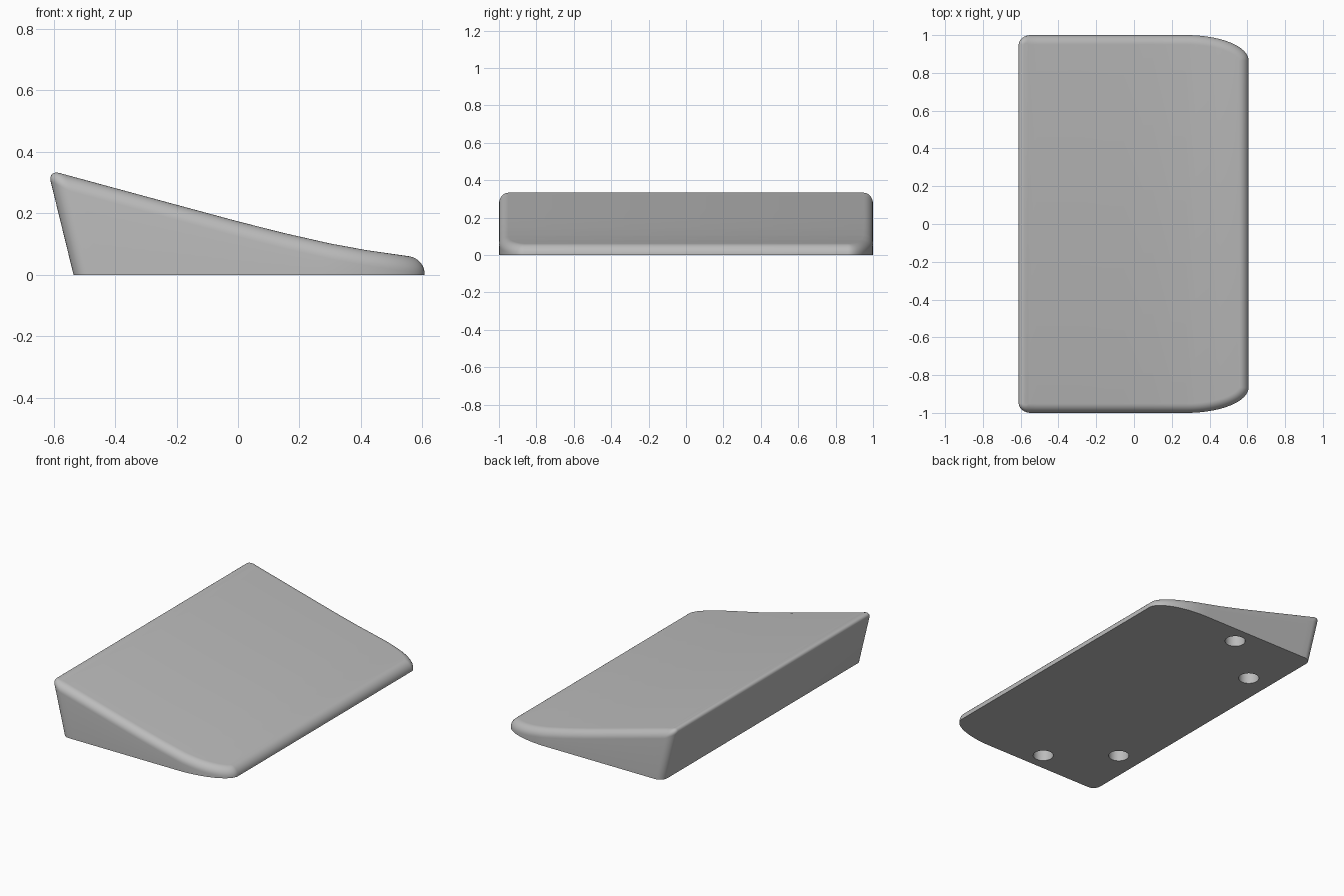
import bpy, bmesh
from math import sin, cos, pi, hypot

cube = bpy.data.objects.get("Cube")
if cube:
    bpy.data.objects.remove(cube)

grey = bpy.data.materials.new("plain_grey")
grey.use_nodes = True
grey.diffuse_color = (0.5, 0.5, 0.5, 1)
grey.node_tree.nodes["Principled BSDF"].inputs["Base Color"].default_value = (0.5, 0.5, 0.5, 1)

BACK, LIP, HALF = -0.535, 0.607, 1.0
LEAN = 0.245          # slope of the tall end wall
STEPS = 8             # segments of the rounded rim
TOP = [(-0.62, 0.342), (-0.2, 0.228), (0, 0.174), (0.15, 0.136), (0.3, 0.102),
       (0.42, 0.08), (0.56, 0.06), (0.62, 0.053)]


def top_height(x):
    """Height of the sloping top surface."""
    for (xa, za), (xb, zb) in zip(TOP, TOP[1:]):
        if x <= xb:
            return za + (zb - za) * (x - xa) / (xb - xa)
    return TOP[-1][1]


def corner(cx, cy, rx, ry, start, n):
    """Elliptical plan corner as (x, y, normal x, normal y)."""
    pts = []
    for i in range(n + 1):
        a = start + pi / 2 * i / n
        nx, ny = cos(a) / rx, sin(a) / ry
        d = hypot(nx, ny)
        pts.append((cx + rx * cos(a), cy + ry * sin(a), nx / d, ny / d))
    return pts


# Half of the plan outline, from the low lip round to the tall end
outline = corner(LIP - 0.33, HALF - 0.135, 0.33, 0.135, 0, 20)
outline += [(0.25 - 0.05 * i, HALF, 0, 1) for i in range(15)]
outline += corner(BACK + 0.05, HALF - 0.05, 0.05, 0.05, pi / 2, 8)


def rim_point(p, t):
    """Point on the rounded rim: t = 0 at the wall, pi/2 on the top."""
    x, y, nx, ny = p
    r = 0.05 if x > -0.4 else 0.05 - 0.015 * max(0, -nx)
    inset = r * (1 - cos(t))
    px, py = x - nx * inset, y - ny * inset
    weight = min(1, max(0, -x / -BACK))
    z = 0
    for _ in range(6):
        qx = px - LEAN * z * weight
        z = top_height(qx) - r * (1 - sin(t))
    return qx, py, z


# Wedge body: mirrored rings from the base up and over the rim
bm = bmesh.new()
rings = [[(x, y, 0) for x, y, _, _ in outline]]
rings += [[rim_point(p, pi / 2 * k / STEPS) for p in outline] for k in range(STEPS + 1)]
loops = []
for ring in rings:
    left = [bm.verts.new(p) for p in ring]
    right = [bm.verts.new((x, -y, z)) for x, y, z in ring]
    loops.append(left + right[::-1])
count = len(loops[0])
for low, high in zip(loops, loops[1:]):
    for i in range(count):
        j = (i + 1) % count
        bm.faces.new((low[i], low[j], high[j], high[i]))
for i in range(len(outline) - 1):
    a = loops[-1]
    bm.faces.new((a[i], a[i + 1], a[count - 2 - i], a[count - 1 - i]))
bm.faces.new(loops[0][::-1])
bmesh.ops.recalc_face_normals(bm, faces=bm.faces)
mesh = bpy.data.meshes.new("wedge_body")
bm.to_mesh(mesh)
bm.free()
mesh.materials.append(grey)
body = bpy.data.objects.new("wedge_body", mesh)
bpy.context.collection.objects.link(body)

# Round blind holes in the underside
for x, y in ((-0.04, 0.885), (-0.385, 0.6)):
    for side in (-1, 1):
        bpy.ops.mesh.primitive_cylinder_add(vertices=32, radius=0.06, depth=0.16,
                                            location=(x, side * y, 0))
        cutter = bpy.context.object
        cutter.name = "hole_cutter"
        cutter.data.materials.append(grey)
        cutter.hide_render = True
        cut = body.modifiers.new("hole", "BOOLEAN")
        cut.operation = "DIFFERENCE"
        cut.object = cutter
        bpy.context.view_layer.objects.active = body
        bpy.ops.object.modifier_apply(modifier=cut.name)
        bpy.data.objects.remove(cutter)

bpy.ops.object.select_all(action="DESELECT")
body.select_set(True)
bpy.context.view_layer.objects.active = body
bpy.ops.object.shade_smooth_by_angle(angle=0.6)
